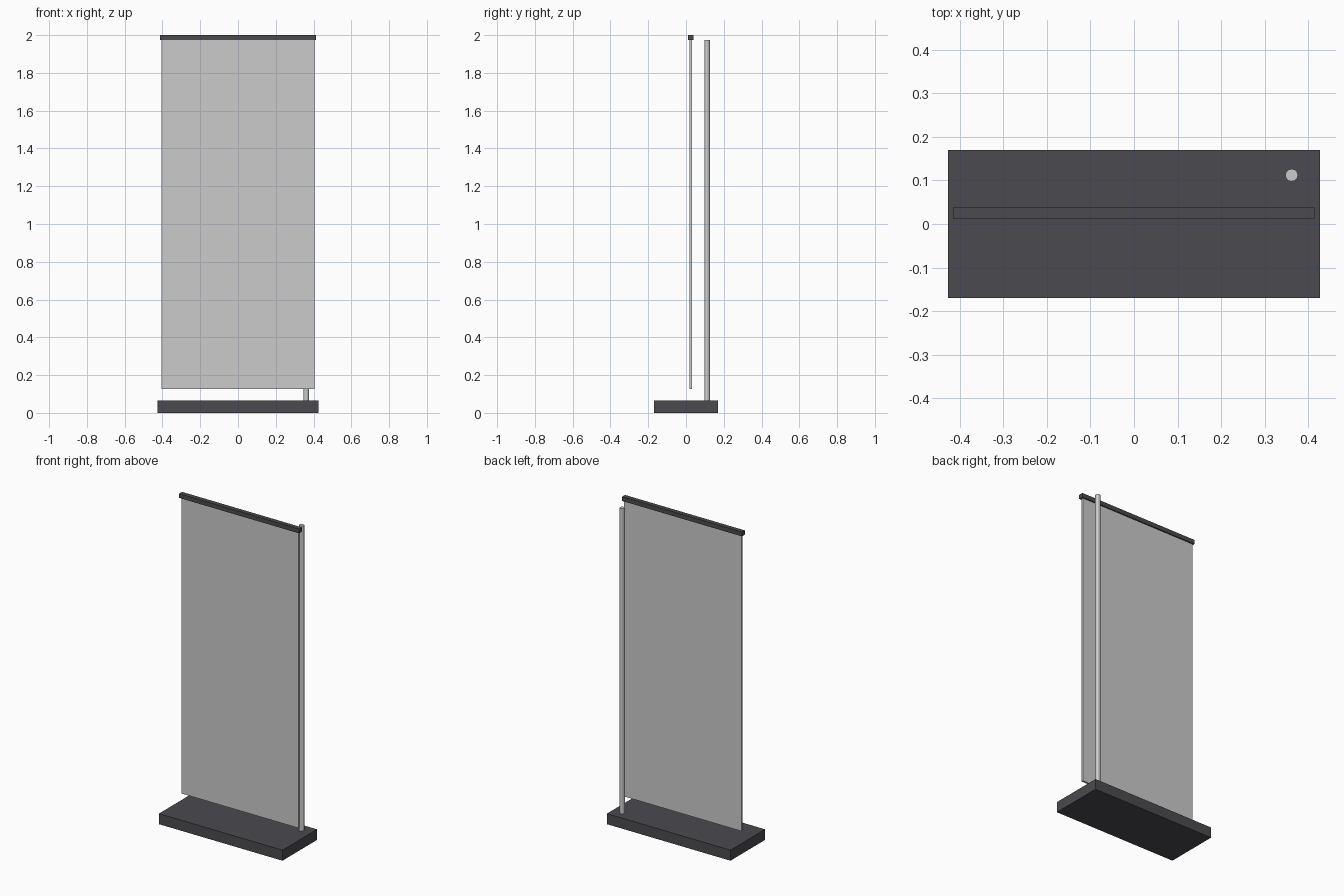
import bpy

if "Cube" in bpy.data.objects:
    bpy.data.objects.remove(bpy.data.objects["Cube"])

dark = bpy.data.materials.new("dark_metal")
dark.diffuse_color = (0.07, 0.07, 0.08, 1)
dark.use_nodes = True
dark.node_tree.nodes["Principled BSDF"].inputs["Base Color"].default_value = dark.diffuse_color


def box(name, size, y, z0, mat=None):
    """Box centred on x = 0 with its underside at z0."""
    bpy.ops.mesh.primitive_cube_add(size=1, location=(0, y, z0 + size[2] / 2))
    ob = bpy.context.object
    ob.name = name
    ob.scale = size
    bpy.ops.object.transform_apply(location=False, rotation=False, scale=True)
    if mat:
        ob.data.materials.append(mat)
    return ob


BASE_H, TOP_Z, PANEL_Y = 0.066, 1.973, 0.025

# Floor base, hanging banner and its top rail
box("base", (0.854, 0.341, BASE_H), 0, 0, dark)
box("banner_panel", (0.81, 0.013, TOP_Z - 0.126), PANEL_Y, 0.126)
box("top_rail", (0.828, 0.028, 2.0 - TOP_Z), PANEL_Y, TOP_Z, dark)

# Support pole standing on the base behind the banner
bpy.ops.mesh.primitive_cylinder_add(
    vertices=12, radius=0.0145, depth=TOP_Z - BASE_H,
    location=(0.362, 0.112, (TOP_Z + BASE_H) / 2))
bpy.context.object.name = "support_pole"
